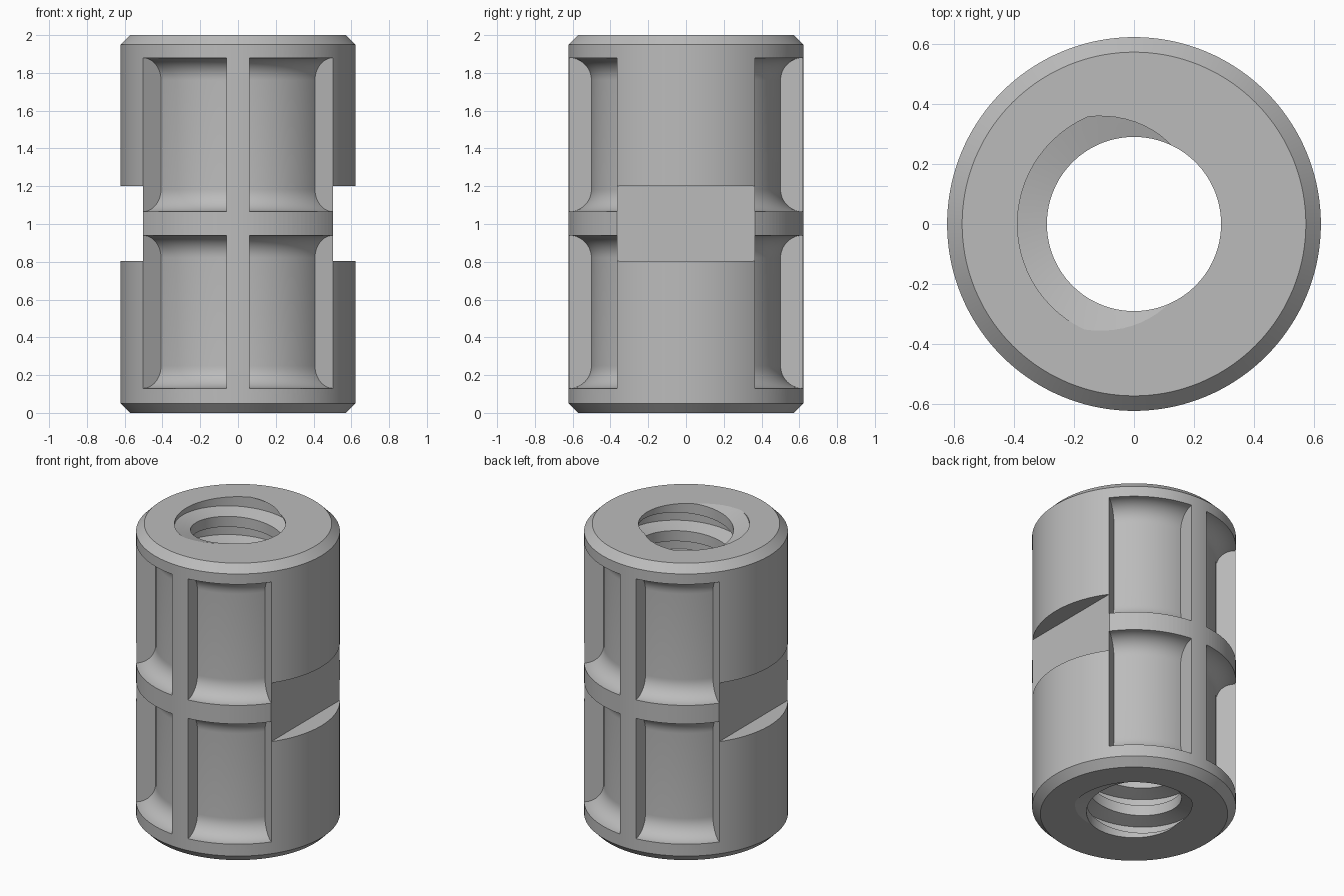
import bpy, bmesh
from math import sin, cos, pi, radians

cube = bpy.data.objects.get("Cube")
if cube:
    bpy.data.objects.remove(cube, do_unlink=True)

HEIGHT, OUTER, CHAMFER = 2.0, 0.622, 0.05
FLOOR = 0.503                     # pocket floor radius, also the flat distance
BORE, ROOT, PITCH = 0.29, 0.388, 0.193

grey = bpy.data.materials.new("light_grey")
grey.use_nodes = True
grey.diffuse_color = (0.5, 0.5, 0.5, 1)
grey.node_tree.nodes["Principled BSDF"].inputs["Base Color"].default_value = (0.5, 0.5, 0.5, 1)


def make_object(name, bm):
    bmesh.ops.recalc_face_normals(bm, faces=bm.faces)
    mesh = bpy.data.meshes.new(name)
    bm.to_mesh(mesh)
    bm.free()
    mesh.materials.append(grey)
    obj = bpy.data.objects.new(name, mesh)
    bpy.context.collection.objects.link(obj)
    return obj


def sweep(bm, profile, start, end, steps):
    """Turn a closed (radius, z) profile about z and cap both ends."""
    rows = []
    for i in range(steps + 1):
        a = start + (end - start) * i / steps
        rows.append([bm.verts.new((r * cos(a), r * sin(a), z)) for r, z in profile])
    n = len(profile)
    for p, q in zip(rows, rows[1:]):
        for j in range(n):
            k = (j + 1) % n
            bm.faces.new((p[j], p[k], q[k], q[j]))
    bm.faces.new(rows[0])
    bm.faces.new(rows[-1])


# Chamfered cylinder body
bm = bmesh.new()
segments = 144
rings = []
for r, z in ((OUTER - CHAMFER, 0), (OUTER, CHAMFER),
             (OUTER, HEIGHT - CHAMFER), (OUTER - CHAMFER, HEIGHT)):
    rings.append([bm.verts.new((r * cos(2 * pi * i / segments),
                                r * sin(2 * pi * i / segments), z))
                  for i in range(segments)])
for low, high in zip(rings, rings[1:]):
    for i in range(segments):
        k = (i + 1) % segments
        bm.faces.new((low[i], low[k], high[k], high[i]))
bm.faces.new(rings[0])
bm.faces.new(rings[-1])
body = make_object("threaded_nut_body", bm)

# Filleted side pockets: two tiers, either side of a rib, front and back
bm = bmesh.new()
fillet = OUTER - FLOOR
arc = [i * pi / 2 / 12 for i in range(13)]
for bottom, top in ((0.13, 0.94), (1.065, 1.88)):
    profile = [(0.7, bottom)]
    profile += [(OUTER - fillet * sin(a), bottom + fillet * (1 - cos(a))) for a in arc]
    profile += [(OUTER - fillet * cos(a), top - fillet * (1 - sin(a))) for a in arc]
    profile.append((0.7, top))
    for start, end in ((35.9, 84.5), (95.5, 144.1)):
        for turn in (0, 180):
            sweep(bm, profile, radians(start + turn), radians(end + turn), 24)
pockets = make_object("pocket_cutter", bm)

# Wrench flats on both sides
bm = bmesh.new()
for side in (-1, 1):
    box = bmesh.ops.create_cube(bm, size=1)["verts"]
    bmesh.ops.scale(bm, vec=(0.4, 1.4, 0.395), verts=box)
    bmesh.ops.translate(bm, vec=(side * (FLOOR + 0.2), 0, 1.0025), verts=box)
flats = make_object("flat_cutter", bm)

# Trapezoidal screw thread, as a rod to cut away
bm = bmesh.new()
per_turn = 72
section = ((BORE, -0.317), (ROOT, -0.183), (ROOT, 0.183), (BORE, 0.317))
first = -int(2.5 / PITCH * per_turn)
last = int(0.4 / PITCH * per_turn)
rows = []
for i in range(first, last):
    a = 2 * pi * i / per_turn + radians(179)
    z = HEIGHT + PITCH * i / per_turn
    rows.append([bm.verts.new((r * cos(a), r * sin(a), z + PITCH * o)) for r, o in section])
for i in range(len(rows) - 1):
    p, q = rows[i], rows[i + 1]
    for j in range(3):
        bm.faces.new((p[j], q[j], q[j + 1], p[j + 1]))
    if i + 1 + per_turn < len(rows):
        up, up_next = rows[i + per_turn], rows[i + 1 + per_turn]
        bm.faces.new((p[3], q[3], up_next[0], up[0]))
bmesh.ops.triangulate(bm, faces=bm.faces)
for z, direction in ((-0.05, -1), (HEIGHT + 0.05, 1)):
    bmesh.ops.bisect_plane(bm, geom=bm.verts[:] + bm.edges[:] + bm.faces[:],
                           plane_co=(0, 0, z), plane_no=(0, 0, direction),
                           clear_outer=True)
bmesh.ops.holes_fill(bm, edges=[e for e in bm.edges if e.is_boundary], sides=0)
thread = make_object("thread_cutter", bm)

# Cut everything out of the body
bpy.context.view_layer.objects.active = body
for cutter in (pockets, flats, thread):
    cutter.hide_render = True
    mod = body.modifiers.new(cutter.name, 'BOOLEAN')
    mod.operation = 'DIFFERENCE'
    mod.solver = 'EXACT'
    mod.object = cutter
    bpy.ops.object.modifier_apply(modifier=mod.name)
    bpy.data.objects.remove(cutter, do_unlink=True)

bpy.ops.object.select_all(action='DESELECT')
body.select_set(True)
bpy.ops.object.shade_smooth_by_angle(angle=radians(12))
